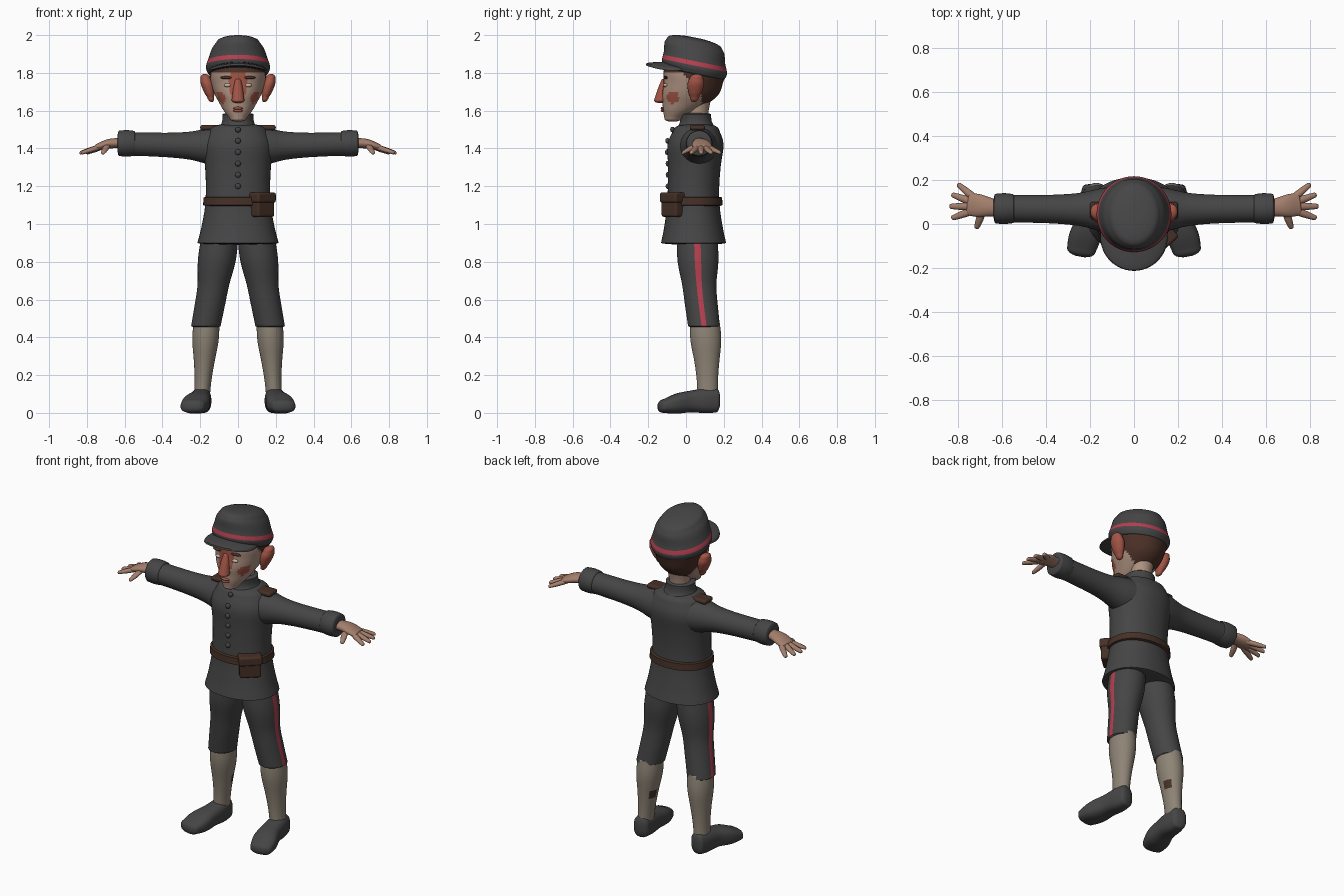
import bpy, bmesh
from math import cos, sin, pi, copysign, radians
from mathutils import Vector, Matrix

old = bpy.data.objects.get("Cube")
if old:
    bpy.data.objects.remove(old, do_unlink=True)


def material(name, red, green, blue):
    mat = bpy.data.materials.new(name)
    mat.use_nodes = True
    mat.diffuse_color = (red, green, blue, 1)
    mat.node_tree.nodes["Principled BSDF"].inputs["Base Color"].default_value = mat.diffuse_color
    return mat


CLOTH = material("charcoal cloth", .06, .06, .06)
RED = material("red trim", .46, .05, .08)
SOCK = material("beige wool", .27, .23, .18)
SKIN = material("pale skin", .43, .29, .22)
HAND = material("hand skin", .37, .21, .15)
BLUSH = material("ruddy skin", .36, .09, .06)
HAIR = material("brown hair", .07, .03, .02)
LEATHER = material("brown leather", .06, .03, .02)
EYE = material("pale eye", .55, .45, .38)

built = []


def along(values, t):
    """Smooth value at fraction t of an evenly spaced list."""
    last = len(values) - 1
    if last == 0:
        return values[0]
    i = min(int(t * last), last - 1)
    f = t * last - i
    a, b, c, d = (values[max(0, min(last, i + step))] for step in (-1, 0, 1, 2))
    return (b + (c - a) * (f / 2) + (a * 2 - b * 5 + c * 4 - d) * (f * f / 2)
            + (b * 3 - a - c * 3 + d) * (f ** 3 / 2))


def finish(name, bm, mats):
    bmesh.ops.recalc_face_normals(bm, faces=bm.faces)
    mesh = bpy.data.meshes.new(name)
    bm.to_mesh(mesh)
    bm.free()
    for mat in mats:
        mesh.materials.append(mat)
    obj = bpy.data.objects.new(name, mesh)
    bpy.context.collection.objects.link(obj)
    built.append(obj)
    return obj


def loft(name, spine, radii, *mats, side=1, flat=(1,), power=2, ends=(.01, .01), seg=40, rule=None, warp=None):
    """Tube along a spine with evenly spaced radii, an aspect ratio and rounded ends."""
    bm = bmesh.new()
    spine = [Vector(p) for p in spine]
    heading = (spine[-1] - spine[0]).normalized()
    if abs(heading.z) > .5:
        across, other = Vector((1, 0, 0)), Vector((0, 1, 0))
    else:
        across, other = Vector((-heading.y, heading.x, 0)).normalized(), Vector((0, 0, 1))

    # Each stop is (fraction, shift past the end, scale)
    turns = [pi / 2 * i / 5 for i in range(1, 5)]
    stops = [(0, -ends[0] * cos(a), sin(a)) for a in turns]
    stops += [(i / 24, 0, 1) for i in range(25)]
    stops += [(1, ends[1] * cos(a), sin(a)) for a in reversed(turns)]
    rings = []
    for t, shift, scale in stops:
        centre = along(spine, t) + heading * shift
        wide = along(radii, t) * scale
        deep = wide * along(flat, t)
        ring = []
        for k in range(seg):
            c, s = cos(2 * pi * k / seg), sin(2 * pi * k / seg)
            co = (centre + across * wide * copysign(abs(c) ** (2 / power), c)
                  + other * deep * copysign(abs(s) ** (2 / power), s))
            ring.append(bm.verts.new((co.x * side, co.y, co.z)))
        rings.append(ring)
    for low, high in zip(rings, rings[1:]):
        for k in range(seg):
            n = (k + 1) % seg
            face = bm.faces.new((low[k], low[n], high[n], high[k]))
            if rule:
                face.material_index = rule(face.calc_center_median(), k)
    bm.faces.new(rings[0])
    bm.faces.new(rings[-1])
    if warp:
        for vert in bm.verts:
            vert.co.z += warp(vert.co)
    return finish(name, bm, mats)


def ball(name, at, size, mat):
    bm = bmesh.new()
    bmesh.ops.create_uvsphere(bm, u_segments=16, v_segments=10, radius=1,
                              matrix=Matrix.Translation(at) @ Matrix.Diagonal((*size, 1)))
    return finish(name, bm, [mat])


def box(name, at, size, turn, mat):
    bm = bmesh.new()
    bmesh.ops.create_cube(bm, size=1, matrix=Matrix.Translation(at)
                          @ Matrix.Rotation(radians(turn), 4, "Z") @ Matrix.Diagonal((*size, 1)))
    obj = finish(name, bm, [mat])
    mod = obj.modifiers.new("rounding", "BEVEL")
    mod.width, mod.segments = .012, 3


# Coat, standing collar and buttons
coat = loft("coat", [(0, .04, .9), (0, .04, 1.2), (0, .055, 1.5)],
            (.215, .195, .175, .17, .175, .185, .15), CLOTH,
            flat=(.8,), power=2.15, ends=(.01, .035), seg=48)
loft("collar", [(0, .055, 1.5), (0, .05, 1.58)], (.11, .085, .083), CLOTH)
for i in range(6):
    z = 1.2 + .06 * i
    front = min(v.co.y for v in coat.data.vertices if abs(v.co.z - z) < .02)
    ball("coat_button", (0, front, z), (.015, .012, .015), CLOTH)

# Belt with its pouch
loft("belt", [(0, .04, 1.1), (0, .04, 1.14)], (.185, .182), LEATHER, flat=(.83,), power=2.15, seg=48)
box("belt_pouch", (.13, -.07, 1.095), (.12, .065, .115), 42, LEATHER)
box("pouch_flap", (.13, -.07, 1.14), (.13, .08, .055), 42, LEATHER)

for side, label in ((1, "left_"), (-1, "right_")):
    # Sleeve, cuff and shoulder strap
    loft(label + "sleeve", [(.1, .065, 1.41), (.6, .07, 1.425)],
         (.105, .095, .075, .066, .063, .062, .064), CLOTH, side=side)
    loft(label + "cuff", [(.55, .07, 1.427), (.63, .07, 1.427)], (.066, .07, .067), CLOTH, side=side)
    box(label + "shoulder_strap", (.15 * side, .06, 1.51), (.1, .08, .028), 0, LEATHER)

    # Hand with thumb and fingers fanned out from the palm
    loft(label + "palm", [(.6, .07, 1.43), (.68, .08, 1.425), (.75, .09, 1.405)], (.035, .042, .052, .05), HAND,
         side=side, flat=(.75, .55, .35), seg=24)
    for angle in (-70, -20, 0, 20, 40):
        thumb = angle < -50
        reach = .1 if thumb else .15
        way = Vector((cos(radians(angle)), sin(radians(angle)), 0))
        root = Vector((.68, .08, 1.415))
        tip = root + way * reach - Vector((0, 0, .036))
        loft(label + ("thumb" if thumb else "finger"), [root + way * .03, tip], (.016, .017, .012), HAND,
             side=side, flat=(.85,), seg=14)

    # Breeches with a red side stripe
    loft(label + "breeches", [(.1, .06, .9), (.13, .07, .68), (.17, .095, .46)], (.1, .1, .084, .08, .078),
         CLOTH, RED, side=side, flat=(1.08,), rule=lambda c, k: int(k in (0, 39)))

    # Long sock with a worn patch on the inner calf
    loft(label + "sock", [(.167, .1, .48), (.178, .11, .28), (.19, .115, .1)], (.068, .07, .056, .045, .042),
         SOCK, LEATHER, side=side, flat=(1.15, 1.2, 1.3),
         rule=lambda c, k: int(.24 < c.z < .3 and 14 < k < 20))

    # Shoe
    loft(label + "shoe", [(.19, .16, .066), (.205, .02, .06), (.24, -.12, .036)], (.045, .055, .06, .072, .065),
         CLOTH, side=side, flat=(1.4, .95, .55), power=2.6, ends=(.02, .03))

    # Ear, eye and brow
    loft(label + "ear", [(.145, .045, 1.67), (.17, .055, 1.77)], (.018, .028, .034, .028), BLUSH,
         side=side, flat=(1.3,), ends=(.025, .025), seg=24)
    ball(label + "eye", (side * .055, -.108, 1.735), (.02, .012, .01), EYE)
    ball(label + "brow", (side * .06, -.108, 1.775), (.034, .012, .008), HAIR)


# Head with hair and flushed cheeks
def head_colour(c, k):
    if c.z > 1.797 or (c.z > 1.6 and c.y > .085 - .8 * max(0, c.z - 1.68)):
        return 1
    cheek = (c.y + .07) ** 2 + (c.z - 1.67) ** 2 < .001 and abs(c.x) > .06
    bridge = abs(c.x) < .045 and c.y < 0 and c.z > 1.69
    return 2 if cheek or bridge else 0


loft("head", [(0, -.065, 1.56), (0, .01, 1.66), (0, .04, 1.76), (0, .045, 1.86)],
     (.045, .085, .12, .14, .15, .13), SKIN, HAIR, BLUSH,
     flat=(1.1, 1.25, 1.1, 1.1), ends=(.02, .01), seg=72, rule=head_colour)
loft("neck", [(0, .055, 1.5), (0, .065, 1.67)], (.06, .058, .07), SKIN)
loft("nose", [(0, -.135, 1.655), (0, -.115, 1.76)], (.034, .027, .016), BLUSH, ends=(.015, .01), seg=24)
for z in (1.6, 1.613):
    ball("lip", (0, -.122, z), (.026, .012, .008), BLUSH)

# Cap: sloping crown with a red band, and a drooping visor
loft("cap_crown", [(0, .045, 1.8), (0, .045, 1.96)], (.16, .17, .155, .138, .115), CLOTH, RED,
     flat=(1, 1.05, 1.25), ends=(.015, .03), seg=56,
     rule=lambda c, k: int(1.84 < c.z < 1.865), warp=lambda p: -.2 * (p.y - .04))
loft("cap_visor", [(0, -.06, 1.84), (0, -.06, 1.85)], (.153, .15), CLOTH, seg=48,
     warp=lambda p: -1.2 * p.x * p.x)

# Smooth shading with crisp folds
bpy.ops.object.select_all(action="DESELECT")
for obj in built:
    obj.select_set(True)
bpy.context.view_layer.objects.active = built[0]
bpy.ops.object.shade_smooth_by_angle(angle=radians(45))
